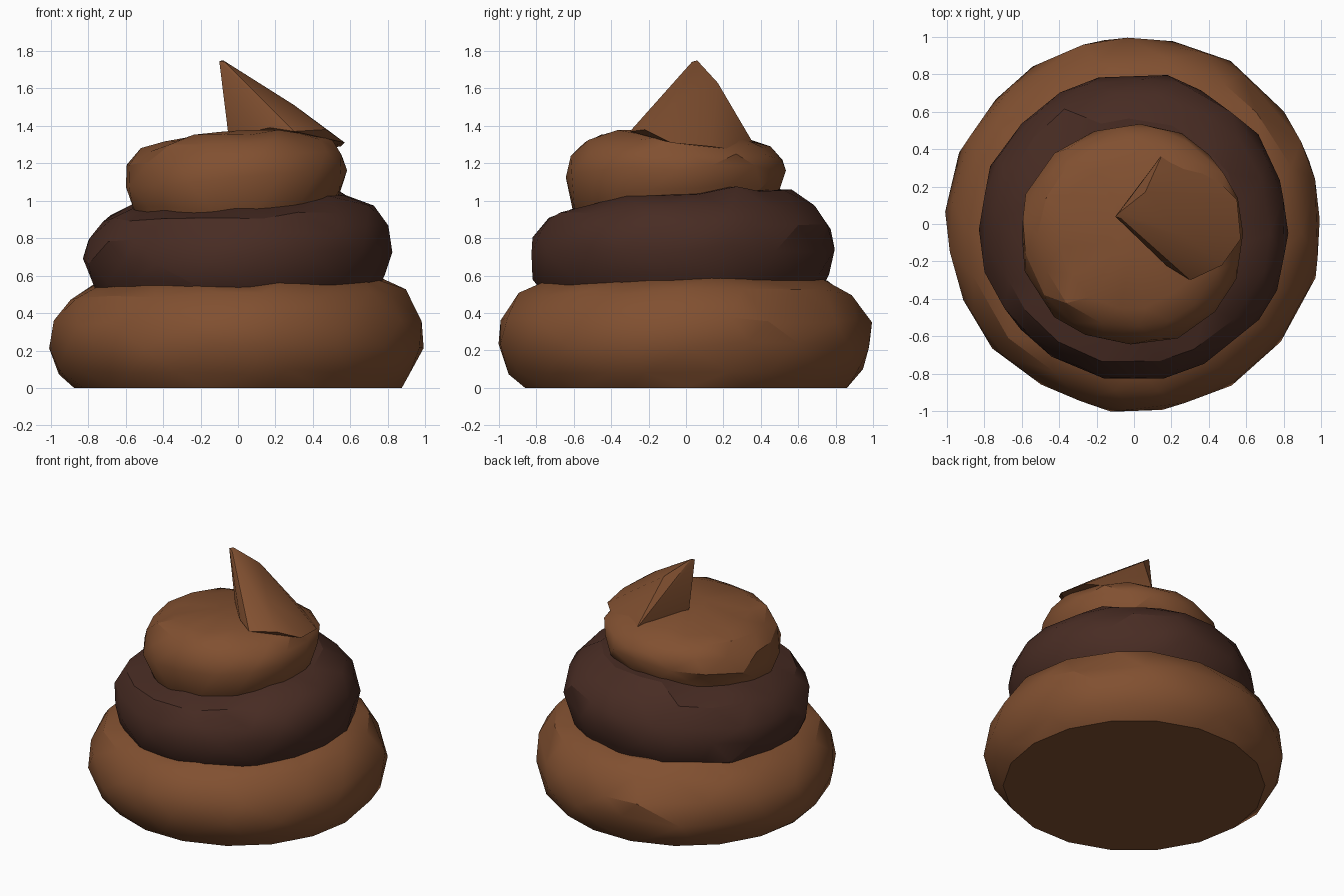
import bpy, bmesh, math, random
from mathutils import Vector

random.seed(4)
cube = bpy.data.objects.get("Cube")
if cube:
    bpy.data.objects.remove(cube, do_unlink=True)


def material(name, rgb):
    m = bpy.data.materials.new(name)
    m.use_nodes = True
    m.diffuse_color = (*rgb, 1)
    m.node_tree.nodes["Principled BSDF"].inputs["Base Color"].default_value = (*rgb, 1)
    return m


brown = material("warm brown", (0.22, 0.08, 0.03))
dark = material("dark brown", (0.065, 0.025, 0.017))


def finish(bm, name, mat, angle):
    bmesh.ops.recalc_face_normals(bm, faces=bm.faces)
    mesh = bpy.data.meshes.new(name)
    bm.to_mesh(mesh)
    bm.free()
    mesh.materials.append(mat)
    ob = bpy.data.objects.new(name, mesh)
    bpy.context.collection.objects.link(ob)
    bpy.ops.object.select_all(action="DESELECT")
    ob.select_set(True)
    bpy.context.view_layer.objects.active = ob
    bpy.ops.object.shade_smooth_by_angle(angle=math.radians(angle))
    return ob


def coil(name, mat, rings, centre, sides=18, wobble=0.012):
    """Lumpy turned tier; each ring is radius, height, tilt in x, tilt in y."""
    bm = bmesh.new()
    loops = []
    for i, (r, z, kx, ky) in enumerate(rings):
        inner = 0 < i < len(rings) - 1
        loop = []
        for s in range(sides):
            a = math.tau * (s + 0.5 * (i % 2)) / sides
            w = wobble if inner else 0
            a += random.uniform(-6, 6) * w
            rr = r * 1.005 + random.uniform(-w, w)
            x, y = rr * math.cos(a), rr * math.sin(a)
            zz = z + kx * x + ky * y + random.uniform(-w, w) * 1.5
            loop.append(bm.verts.new((x + centre[0], y + centre[1], zz)))
        loops.append(loop)
    # Staggered triangles between neighbouring rings
    for i, (lo, hi) in enumerate(zip(loops, loops[1:])):
        for s in range(sides):
            t = (s + 1) % sides
            if i % 2 == 0:
                bm.faces.new((lo[s], lo[t], hi[s]))
                bm.faces.new((lo[t], hi[t], hi[s]))
            else:
                bm.faces.new((lo[s], lo[t], hi[t]))
                bm.faces.new((lo[s], hi[t], hi[s]))
    bm.faces.new(loops[0][::-1])
    bm.faces.new(loops[-1])
    return finish(bm, name, mat, 24)


# Stacked tiers
coil("bottom_coil", brown, [
    (0.87, 0.0, 0, 0), (0.95, 0.09, 0, 0), (0.995, 0.22, 0.01, 0),
    (0.98, 0.36, 0.01, 0), (0.89, 0.5, 0.015, 0.005),
    (0.77, 0.56, 0.025, 0.01), (0.5, 0.58, 0.025, 0.01)], (0, 0))
coil("middle_coil", dark, [
    (0.74, 0.5, 0.025, 0.01), (0.79, 0.58, 0.025, 0.01),
    (0.82, 0.71, 0.04, 0.02), (0.8, 0.83, 0.05, 0.03),
    (0.72, 0.935, 0.05, 0.04), (0.57, 1.005, 0.07, 0.08),
    (0.35, 1.03, 0.07, 0.08)], (0, -0.02))
coil("top_coil", brown, [
    (0.53, 0.95, 0.07, 0.09), (0.56, 1.02, 0.07, 0.09),
    (0.595, 1.13, 0.08, 0.03), (0.575, 1.22, 0.06, 0.0),
    (0.5, 1.3, 0.06, -0.02), (0.39, 1.345, 0.07, -0.04),
    (0.12, 1.37, 0.06, -0.03)], (-0.01, -0.055), 16)

# Curled peak rising from the left rim of the top tier
peak = bmesh.new()
for p in [(-0.1, 0.04, 1.745), (-0.08, 0.06, 1.75), (-0.07, 0.03, 1.74),
          (0.06, 0.17, 1.63), (0.15, 0.37, 1.29), (0.4, 0.28, 1.27),
          (0.55, 0.13, 1.29), (0.57, -0.08, 1.31), (0.47, -0.22, 1.38),
          (0.3, -0.08, 1.51), (0.23, -0.13, 1.475), (0.17, -0.22, 1.39),
          (-0.05, 0.04, 1.34), (0.3, -0.3, 1.37)]:
    peak.verts.new(Vector(p))
hull = bmesh.ops.convex_hull(peak, input=peak.verts)
loose = [v for v in peak.verts if not v.link_faces]
bmesh.ops.delete(peak, geom=loose, context="VERTS")
finish(peak, "curled_peak", brown, 30)
